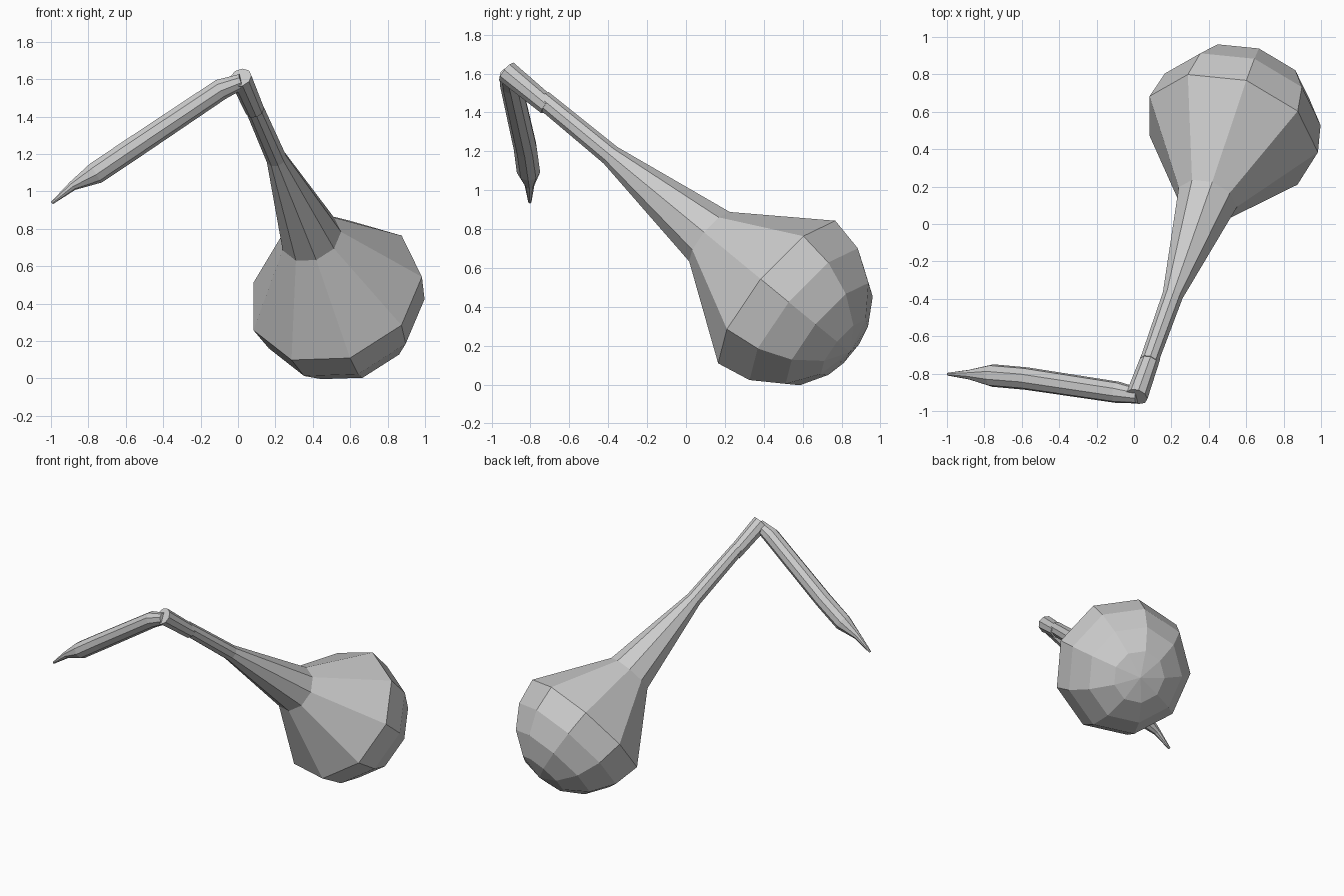
import bpy, bmesh, math
from mathutils import Vector

cube = bpy.data.objects.get("Cube")
if cube:
    bpy.data.objects.remove(cube, do_unlink=True)

grey = bpy.data.materials.new("plain grey")
grey.use_nodes = True
colour = (0.6, 0.6, 0.6, 1)
grey.diffuse_color = colour
grey.node_tree.nodes["Principled BSDF"].inputs["Base Color"].default_value = colour


def loft(name, centres, radii, sides, ref):
    """Flat-faced tube through the centres; a zero radius closes to a point."""
    bm = bmesh.new()
    rings = []
    for i, (c, r) in enumerate(zip(centres, radii)):
        before = centres[max(i - 1, 0)]
        after = centres[min(i + 1, len(centres) - 1)]
        d1, d2 = (c - before).normalized(), (after - c).normalized()
        t = (d1 + d2).normalized()
        u = (ref - t * ref.dot(t)).normalized()
        v = t.cross(u)
        if r == 0:
            rings.append([bm.verts.new(c)] * sides)
            continue
        rings.append([bm.verts.new(c + r * (u * math.cos(a) + v * math.sin(a)))
                      for a in (math.tau * k / sides for k in range(sides))])
    for lower, upper in zip(rings, rings[1:]):
        for k in range(sides):
            n = (k + 1) % sides
            loop = [lower[k], lower[n], upper[n], upper[k]]
            bm.faces.new(list(dict.fromkeys(loop)))
    for ring in (rings[0], rings[-1]):
        if len(set(ring)) > 2:
            bm.faces.new(ring)
    bmesh.ops.recalc_face_normals(bm, faces=bm.faces)
    mesh = bpy.data.meshes.new(name)
    bm.to_mesh(mesh)
    bm.free()
    mesh.materials.append(grey)
    obj = bpy.data.objects.new(name, mesh)
    bpy.context.collection.objects.link(obj)
    return obj


# Shared axis of the bulb and neck, measured upward from the bulb's widest ring
middle = Vector((0.519, 0.484, 0.462))
axis = Vector((-0.268, -0.744, 0.612)).normalized()
side = Vector((0.96, -0.21, 0.17))
R = 0.482

# Bulb: half sphere, then a shoulder and a long tapering neck
steps = [math.radians(90 - 22.5 * k) for k in range(5)]
profile = [(-R * math.sin(a), 0 if k == 0 else R * math.cos(a)) for k, a in enumerate(steps)]
profile += [(0.48, 0.167), (1.17, 0.056), (1.64, 0.05)]
loft("bulb_and_neck", [middle + axis * s for s, r in profile],
     [r for s, r in profile], 9, side)

# Collar: short sleeve at the top of the neck
shift = Vector((0, -0.005, -0.006))
loft("collar", [middle + shift + axis * s for s in (1.6, 1.884)], (0.052, 0.06), 9, side)

# Arm: thin bent limb hanging from the collar, drawn out to a point
arm = [(0.02, -0.918, 1.59), (-0.09, -0.9, 1.548), (-0.58, -0.826, 1.22),
       (-0.76, -0.81, 1.1), (-0.885, -0.805, 1.03), (-0.995, -0.803, 0.938)]
loft("arm", [Vector(p) for p in arm],
     (0.042, 0.058, 0.061, 0.061, 0.026, 0.008), 9, Vector((0, 0.3, 1)))
